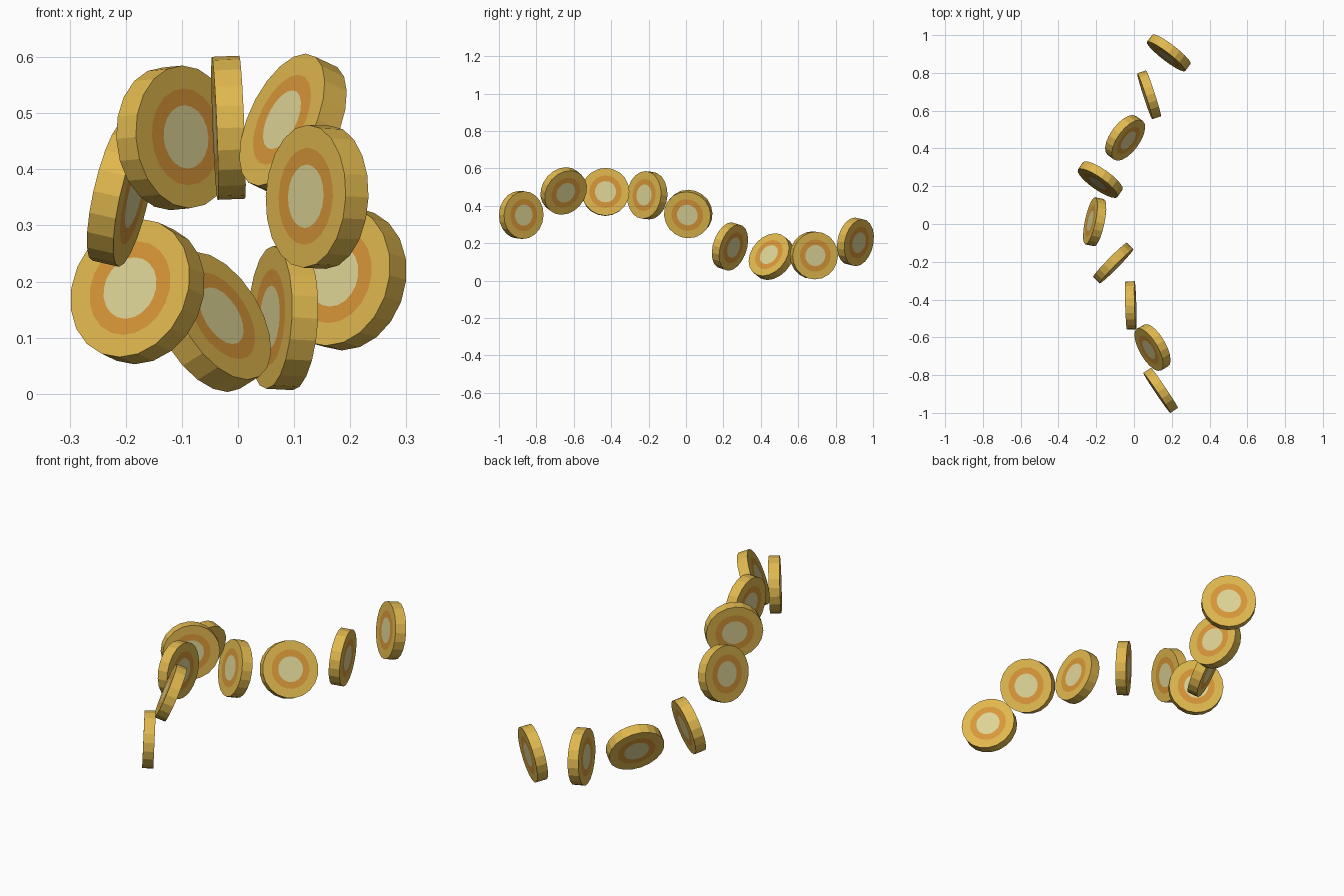
import bpy, bmesh, math
from mathutils import Vector

if "Cube" in bpy.data.objects:
    bpy.data.objects.remove(bpy.data.objects["Cube"])

SIDES, RADIUS, THICK = 20, 0.1275, 0.049


def material(name, rgb):
    m = bpy.data.materials.new(name)
    m.diffuse_color = (*rgb, 1)
    m.use_nodes = True
    m.node_tree.nodes["Principled BSDF"].inputs["Base Color"].default_value = m.diffuse_color
    return m


MATS = [material("gold_rim", (0.745, 0.479, 0.076)),
        material("orange_ring", (0.69, 0.31, 0.040)),
        material("cream_centre", (0.73, 0.66, 0.305))]


def make_disc_mesh():
    """Short cylinder with two inset colour rings on both flat faces."""
    bm = bmesh.new()
    bmesh.ops.create_cone(bm, cap_ends=True, segments=SIDES, radius1=RADIUS,
                          radius2=RADIUS, depth=THICK)
    caps = [f for f in bm.faces if len(f.verts) == SIDES]
    apothem = math.cos(math.pi / SIDES)
    for index, step in ((1, 0.32), (2, 0.235)):
        bmesh.ops.inset_individual(bm, faces=caps, use_even_offset=True,
                                   thickness=RADIUS * step * apothem)
        for f in caps:
            f.material_index = index
    mesh = bpy.data.meshes.new("disc")
    bm.to_mesh(mesh)
    bm.free()
    for m in MATS:
        mesh.materials.append(m)
    return mesh


# Centre and facing direction of each disc along the winding trail
DISCS = [
    ((0.141, -0.881, 0.351), (-0.83, -0.56, 0.04)),
    ((0.098, -0.654, 0.479), (-0.80, -0.46, 0.38)),
    ((-0.017, -0.431, 0.474), (1.0, 0.03, 0.04)),
    ((-0.110, -0.207, 0.456), (0.71, -0.70, 0.07)),
    ((-0.208, 0.012, 0.356), (-0.95, 0.20, 0.22)),
    ((-0.179, 0.235, 0.182), (-0.55, -0.79, 0.26)),
    ((-0.047, 0.456, 0.128), (0.72, -0.53, 0.45)),
    ((0.080, 0.684, 0.135), (-0.95, -0.31, 0.05)),
    ((0.184, 0.906, 0.207), (-0.60, -0.78, 0.17)),
]

mesh = make_disc_mesh()
for i, (centre, normal) in enumerate(DISCS):
    disc = bpy.data.objects.new(f"disc_{i + 1}", mesh)
    bpy.context.collection.objects.link(disc)
    disc.location = centre
    disc.rotation_euler = Vector(normal).to_track_quat('Z', 'Y').to_euler()
